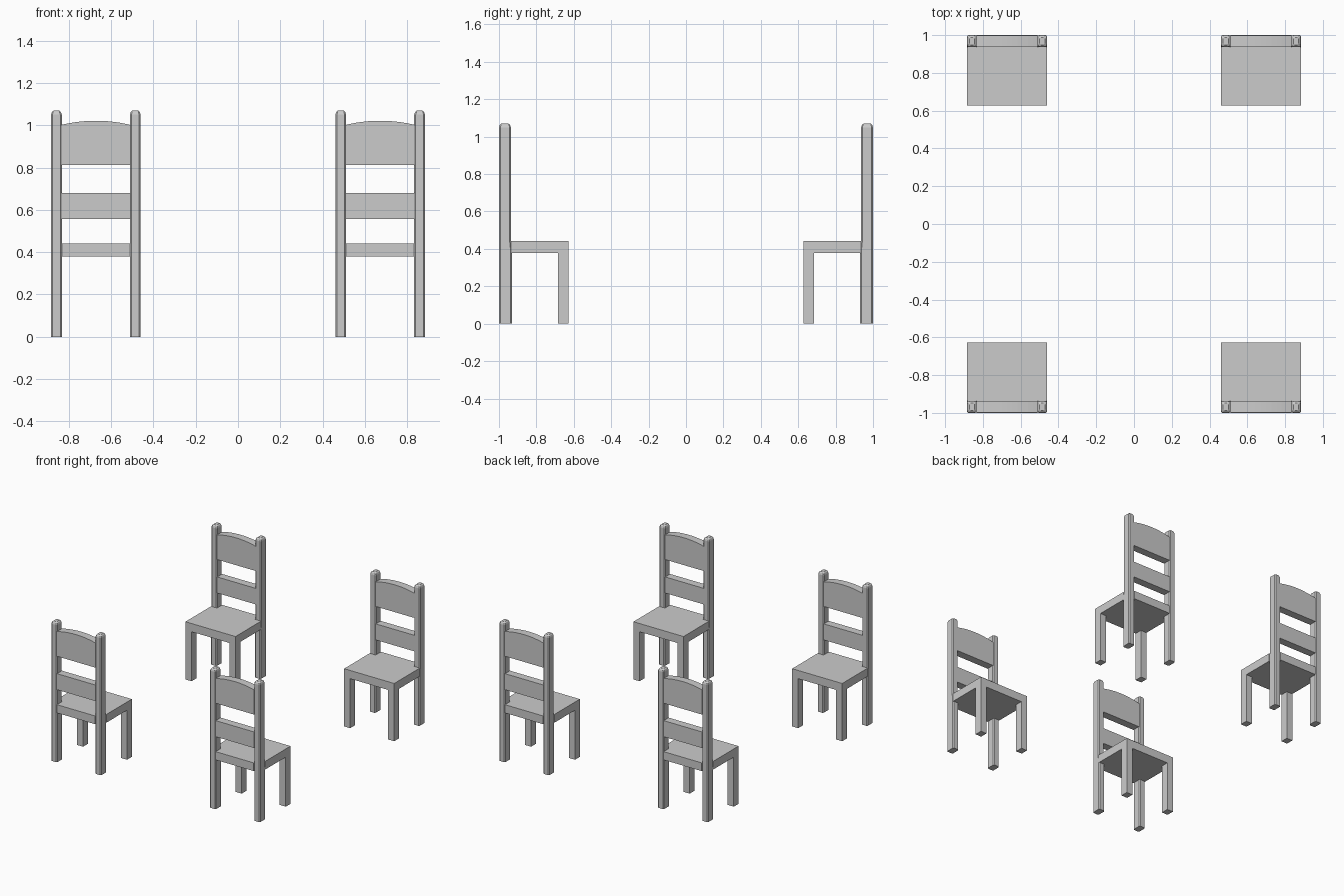
import bpy, math

if "Cube" in bpy.data.objects:
    bpy.data.objects.remove(bpy.data.objects["Cube"])

CX = 0.672                      # chair centre offset in x
HW = 0.212                      # half chair width
PW = 0.051                      # post width
FRONT, BACK, POST = 0.627, 1.0, 0.936
SEAT_B, SEAT_T = 0.379, 0.442


def make_mesh(name, rings):
    """Closed mesh lofted through rings of equal point count."""
    n = len(rings[0])
    verts = [p for r in rings for p in r]
    faces = [tuple(range(n))[::-1], tuple(range(len(verts) - n, len(verts)))]
    for k in range(len(rings) - 1):
        for i in range(n):
            j = (i + 1) % n
            faces.append((k*n + i, k*n + j, (k+1)*n + j, (k+1)*n + i))
    me = bpy.data.meshes.new(name)
    me.from_pydata(verts, [], faces)
    return me


def rect(x0, x1, y0, y1, z):
    return [(x0, y0, z), (x1, y0, z), (x1, y1, z), (x0, y1, z)]


def box(name, x0, x1, y0, y1, z0, z1):
    return make_mesh(name, [rect(x0, x1, y0, y1, z0), rect(x0, x1, y0, y1, z1)])


def octagon(x0, x1, y0, y1, z, c):
    return [(x0+c, y0, z), (x1-c, y0, z), (x1, y0+c, z), (x1, y1-c, z),
            (x1-c, y1, z), (x0+c, y1, z), (x0, y1-c, z), (x0, y0+c, z)]


parts = []
inner = HW - PW

# seat board, and the strip of it between the back posts
parts.append(box("seat", -HW, HW, FRONT, POST, SEAT_B, SEAT_T))
parts.append(box("seat_back_edge", -inner, inner, POST, BACK, SEAT_B, SEAT_T))

for side, x0 in (("left", -HW), ("right", inner)):
    x1 = x0 + PW
    # front leg
    parts.append(box(side + "_front_leg", x0, x1, FRONT, FRONT + 0.058, 0, SEAT_B))
    # back post with chamfered edges and a rounded-off top
    rings = [octagon(x0, x1, POST - 0.006, BACK, 0, 0.007),
             octagon(x0, x1, POST - 0.006, BACK, SEAT_B, 0.007),
             octagon(x0, x1, POST, BACK, SEAT_T, 0.007)]
    for inset, z in ((0, 1.05), (0.004, 1.062), (0.012, 1.069)):
        rings.append(octagon(x0 + inset, x1 - inset, POST + inset, BACK - inset, z, 0.007))
    parts.append(make_mesh(side + "_back_post", rings))

# middle slat
ri = inner + 0.004
parts.append(box("middle_slat", -ri, ri, POST + 0.003, BACK - 0.001, 0.556, 0.679))

# top slat with arched upper edge
N = 12
xs = [-ri + 2 * ri * i / N for i in range(N + 1)]
profile = [(-ri, 0.812), (ri, 0.812)] + [
    (x, 1.001 + 0.02 * (1 - (x / ri) ** 2)) for x in reversed(xs)]
parts.append(make_mesh("top_slat", [[(x, y, z) for x, z in profile]
                                    for y in (BACK - 0.001, POST + 0.003)]))

# four chairs, the two pairs facing each other
for i, (x, rot) in enumerate(((-CX, 0), (CX, 0), (-CX, math.pi), (CX, math.pi))):
    for me in parts:
        ob = bpy.data.objects.new(f"chair_{i + 1}_{me.name}", me)
        ob.location.x = x
        ob.rotation_euler.z = rot
        bpy.context.collection.objects.link(ob)
